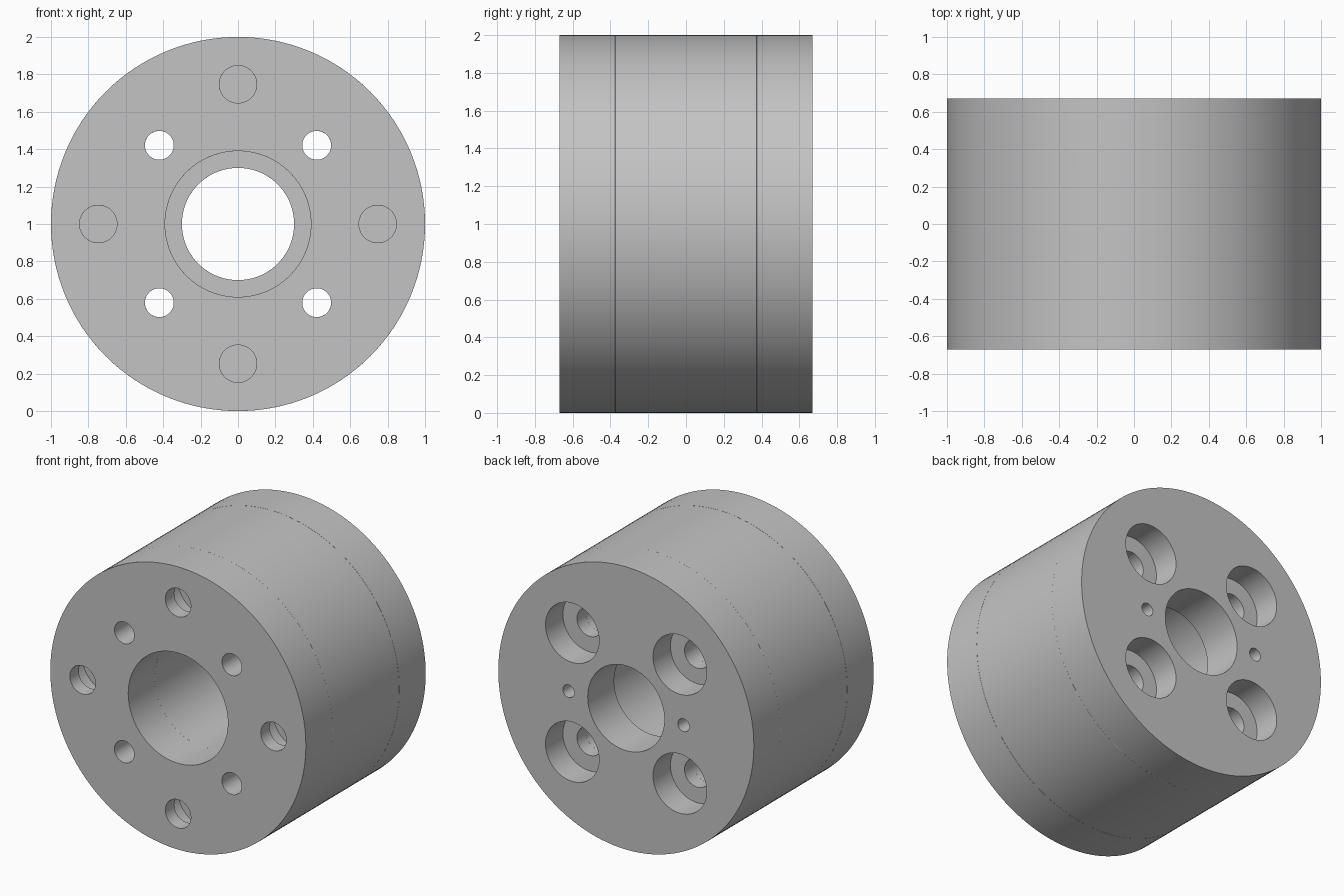
import bpy
from math import cos, sin, pi, radians

cube = bpy.data.objects.get("Cube")
if cube:
    bpy.data.objects.remove(cube, do_unlink=True)

steel = bpy.data.materials.new("grey steel")
steel.use_nodes = True
GREY = (0.55, 0.55, 0.55, 1)
steel.diffuse_color = GREY
steel.node_tree.nodes["Principled BSDF"].inputs["Base Color"].default_value = GREY

BACK, JOINT = 0.67, 0.375   # outer face and plate joint, measured along y
OVER = 0.05                 # how far cutters overshoot a face


def cylinder(name, radius, y0, y1, x=0, z=0, sides=96):
    """Cylinder along y between two planes; z is measured from the axis."""
    bpy.ops.mesh.primitive_cylinder_add(
        vertices=sides, radius=radius, depth=y1 - y0,
        location=(x, (y0 + y1) / 2, 1 + z), rotation=(pi / 2, 0, 0))
    obj = bpy.context.object
    obj.name = name
    return obj


def ring(count, radius, start=0):
    """Points evenly spaced on a bolt circle."""
    angles = [radians(start) + 2 * pi * i / count for i in range(count)]
    return [(radius * cos(a), radius * sin(a)) for a in angles]


def apply_modifiers(obj):
    mesh = bpy.data.meshes.new_from_object(
        obj.evaluated_get(bpy.context.evaluated_depsgraph_get()))
    obj.modifiers.clear()
    obj.data = mesh


def part(name, y0, y1, cuts):
    """Disc with cylindrical cuts (radius, y0, y1, centres) and eased edges."""
    body = cylinder(name, 1, y0, y1, sides=128)
    cutters = []
    for radius, c0, c1, centres in cuts:
        for x, z in centres:
            cutter = cylinder("cutter", radius, c0, c1, x, z, 96 if radius > 0.25 else 48)
            cutter.hide_render = True
            cutters.append(cutter)
            cut = body.modifiers.new("cut", "BOOLEAN")
            cut.operation, cut.solver, cut.object = "DIFFERENCE", "EXACT", cutter
    apply_modifiers(body)
    for cutter in cutters:
        bpy.data.objects.remove(cutter, do_unlink=True)

    bevel = body.modifiers.new("eased edges", "BEVEL")
    bevel.width, bevel.segments = 0.01, 3
    bevel.limit_method, bevel.angle_limit = "ANGLE", radians(40)
    apply_modifiers(body)
    body.data.materials.clear()
    body.data.materials.append(steel)
    bpy.ops.object.select_all(action="DESELECT")
    body.select_set(True)
    bpy.context.view_layer.objects.active = body
    bpy.ops.object.shade_smooth_by_angle(angle=radians(40))
    normals = body.modifiers.new("clean shading", "WEIGHTED_NORMAL")
    normals.keep_sharp = True


centre = [(0, 0)]
bolts = ring(4, 0.595, 45)
mounts = ring(4, 0.747)
pins = ring(2, 0.45)

# Front plate: wide bore, bolt holes, mounting holes recessed from inside
part("front_plate", -BACK, -JOINT, [
    (0.39, -BACK - OVER, -JOINT + OVER, centre),
    (0.077, -BACK - OVER, -JOINT + OVER, bolts),
    (0.10, -BACK - OVER, -JOINT - 0.1, mounts),
    (0.21, -BACK + 0.1, -JOINT + OVER, mounts),
])

# Middle body: wide bore and bolt clearance holes
part("middle_body", -JOINT, JOINT, [
    (0.39, -JOINT - OVER, JOINT + OVER, centre),
    (0.10, -JOINT - OVER, JOINT + OVER, bolts),
])

# Back plate: narrow bore, counterbored bolt holes, two pin holes
part("back_plate", JOINT, BACK, [
    (0.30, JOINT - OVER, BACK + OVER, centre),
    (0.10, JOINT - OVER, BACK - 0.1, bolts),
    (0.21, BACK - 0.195, BACK + OVER, bolts),
    (0.045, JOINT - OVER, BACK + OVER, pins),
])
